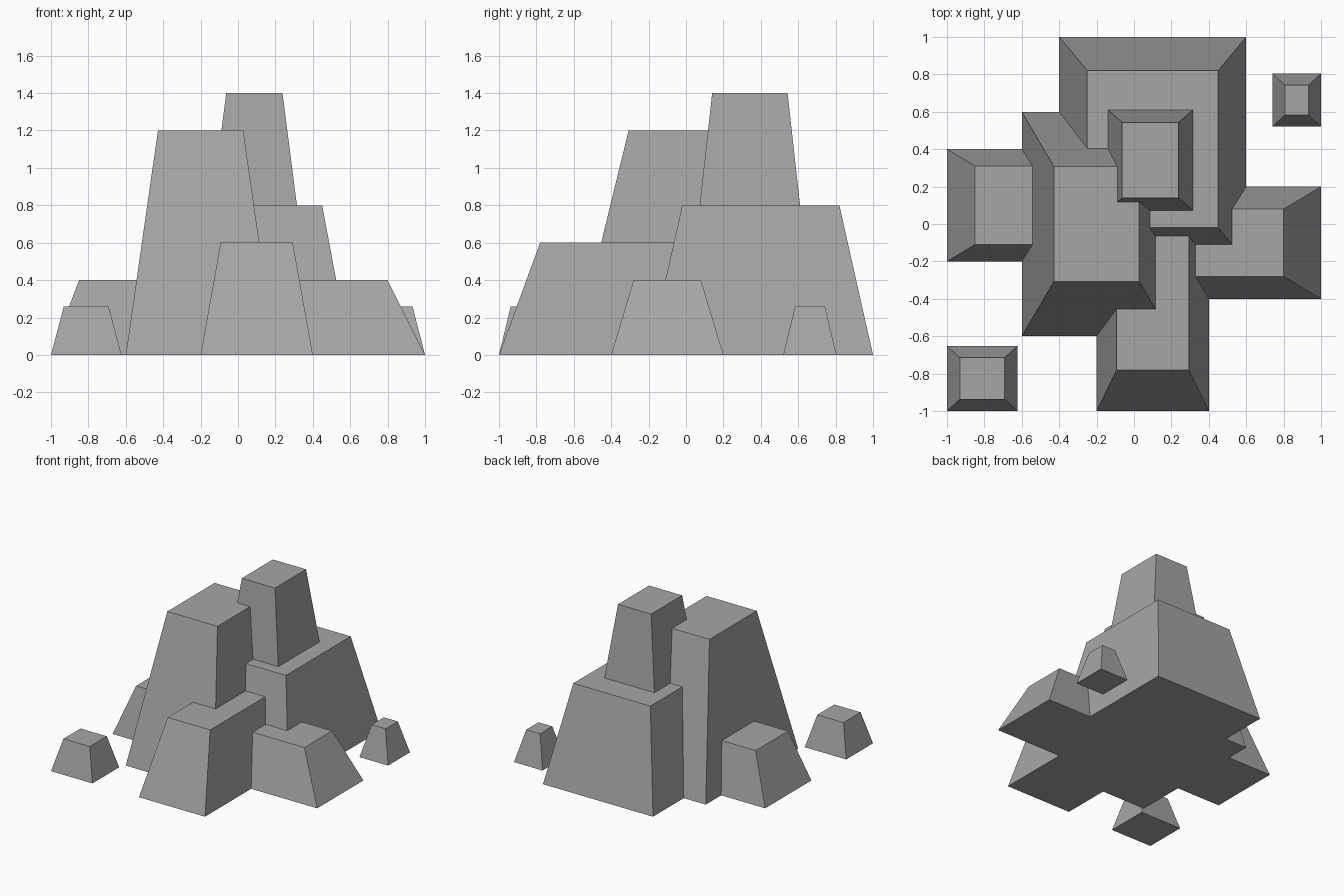
import bpy
import bmesh

if "Cube" in bpy.data.objects:
    bpy.data.objects.remove(bpy.data.objects["Cube"])

stone = bpy.data.materials.new("grey stone")
stone.diffuse_color = (0.38, 0.38, 0.38, 1.0)
stone.use_nodes = True
stone.node_tree.nodes["Principled BSDF"].inputs["Base Color"].default_value = stone.diffuse_color


def tapered_block(name, x, y, z, inset):
    """Box over the given base ranges, its top drawn in by inset (x, y)."""
    bm = bmesh.new()
    bmesh.ops.create_cube(bm, size=1)
    for v in bm.verts:
        top = v.co.z > 0
        ix, iy = inset if top else (0, 0)
        v.co.x = x[0] + ix if v.co.x < 0 else x[1] - ix
        v.co.y = y[0] + iy if v.co.y < 0 else y[1] - iy
        v.co.z = z[1] if top else z[0]
    mesh = bpy.data.meshes.new(name)
    bm.to_mesh(mesh)
    bm.free()
    mesh.materials.append(stone)
    obj = bpy.data.objects.new(name, mesh)
    bpy.context.collection.objects.link(obj)


# Main rock cluster
tapered_block("back_rock", (-0.4, 0.6), (-0.2, 1.0), (0, 0.8), (0.15, 0.18))
tapered_block("tall_rock", (-0.6, 0.2), (-0.6, 0.6), (0, 1.2), (0.172, 0.293))
tapered_block("front_rock", (-0.2, 0.4), (-1.0, 0.2), (0, 0.6), (0.107, 0.22))
tapered_block("right_rock", (0.0, 1.0), (-0.4, 0.2), (0, 0.4), (0.2, 0.12))
tapered_block("left_rock", (-1.0, -0.2), (-0.2, 0.4), (0, 0.4), (0.15, 0.09))

# Peak standing on the back rock
tapered_block("peak_rock", (-0.14, 0.315), (0.073, 0.61), (0.8, 1.4), (0.077, 0.067))

# Loose boulders
tapered_block("front_boulder", (-1.0, -0.623), (-1.0, -0.652), (0, 0.26), (0.069, 0.063))
tapered_block("back_boulder", (0.74, 1.0), (0.52, 0.805), (0, 0.26), (0.067, 0.063))
